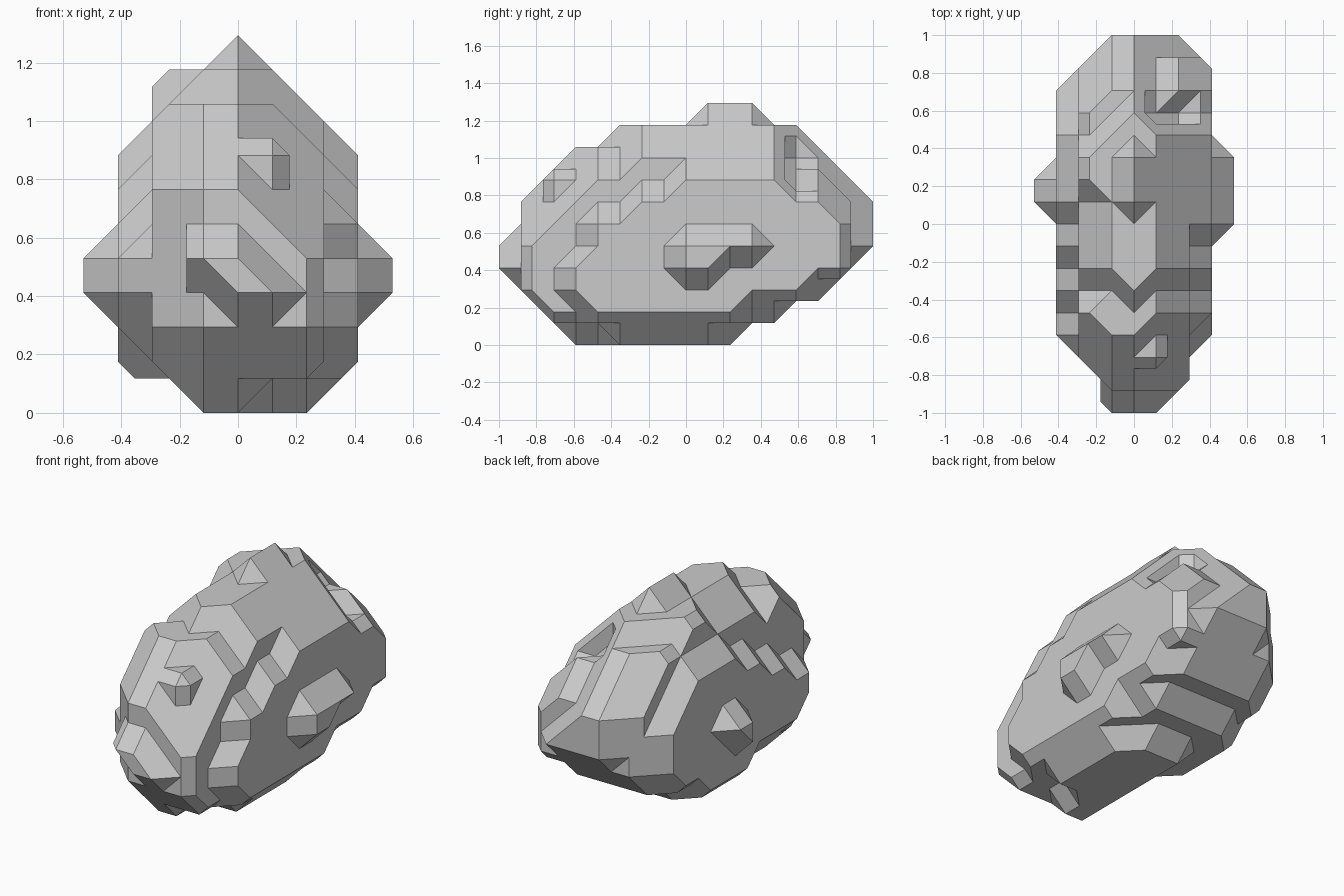
import bpy, bmesh
from itertools import product

if "Cube" in bpy.data.objects:
    bpy.data.objects.remove(bpy.data.objects["Cube"])

U = 2 / 17  # facet step: every edge of the rock sits on this lattice

# Main boulder: half spaces (a, b, c, limit) meaning a*i + b*j + c*k <= limit
PLANES = [
    (1, 0, 1, 10), (-1, 0, 1, 10), (1, 0, -1, 2), (-1, 0, -1, 1),
    (0, 1, 1, 14), (0, -1, 1, 13), (0, 1, -1, 4), (0, -1, -1, 5),
    (1, 1, 0, 10), (-1, 1, 0, 9), (1, -1, 0, 8), (-1, -1, 0, 8),
    (1, -1, 1, 13), (-1, -1, 1, 14), (1, 1, 1, 14), (-1, 1, 1, 15),
    (3, -1, 1, 17), (-3, -1, 1, 18),
    (1, -1, -1, 6), (-1, -1, -1, 6), (1, 1, -1, 6), (-1, 1, -1, 6),
]
solid = {p for p in product(range(-3, 4), range(-8, 9), range(11))
         if all(a * p[0] + b * p[1] + c * p[2] <= d for a, b, c, d in PLANES)}


def block(i0, i1, j0, j1, k0, k1):
    return set(product(range(i0, i1 + 1), range(j0, j1 + 1), range(k0, k1 + 1)))


# Chipped notches and ledges: top, shoulders, back groove, underside
for b in [(-2, 2, -4, -4, 9, 9), (1, 1, -3, -3, 9, 9), (-1, -1, -3, -3, 9, 9),
          (0, 0, -3, 0, 10, 10), (0, 0, 4, 4, 10, 10), (0, 0, -8, -8, 5, 5),
          (2, 2, -3, -3, 8, 8), (3, 3, -1, -1, 7, 7),
          (-2, -2, -3, -3, 8, 8), (-3, -3, -2, 0, 7, 7), (-3, -3, -3, -2, 6, 6),
          (-3, -3, -4, -4, 5, 5), (-3, -3, -5, -5, 2, 2),
          (-3, -3, 5, 5, 7, 7), (-3, -3, 6, 6, 6, 6), (-1, -1, 5, 5, 9, 9),
          (1, 1, 5, 5, 8, 8), (2, 2, 5, 5, 7, 7),
          (-3, 3, 3, 4, 0, 0), (-3, 3, 5, 5, 1, 1), (3, 3, 3, 4, 1, 1),
          (1, 2, -5, -4, 0, 0), (2, 2, 2, 2, 0, 0)]:
    solid -= block(*b)

# Raised lumps: sides, front nose, nub, top shoulder, back knobs, foot
for b in [(4, 4, 0, 3, 4, 4), (4, 4, 0, 1, 3, 3), (-4, -4, 1, 2, 4, 4),
          (-4, -4, 1, 1, 3, 3), (1, 1, -8, -8, 3, 3), (-1, -1, -8, -8, 4, 4),
          (2, 2, -7, -7, 2, 4), (2, 2, -6, -6, 1, 1), (1, 1, -6, -6, 7, 7),
          (3, 3, -4, -4, 5, 5), (-2, -2, 2, 3, 9, 9),
          (3, 3, 7, 7, 5, 5), (3, 3, 6, 6, 6, 6), (2, 2, 7, 7, 6, 6),
          (2, 2, 6, 6, 7, 7), (3, 3, 7, 7, 3, 3), (-3, -3, 0, 3, 1, 1)]:
    solid |= block(*b)

CORNERS = list(product((0, 1), repeat=3))


def near(a, b):
    return sum(abs(x - y) for x, y in zip(a, b)) == 1


def islands(group):
    """Split cell corners into edge-connected groups."""
    left, found = set(group), []
    while left:
        part, todo = set(), [left.pop()]
        while todo:
            c = todo.pop()
            part.add(c)
            step = [d for d in left if near(c, d)]
            left -= set(step)
            todo += step
        found.append(part)
    return found


# Facet the surface: hull the smaller side of each lattice cell, keep inner faces
bm = bmesh.new()
for ci, cj, ck in product(range(-5, 5), range(-9, 9), range(-1, 11)):
    inside = [c for c in CORNERS if (ci + c[0], cj + c[1], ck + c[2]) in solid]
    outside = [c for c in CORNERS if c not in inside]
    if not inside or not outside:
        continue
    if len(inside) <= 4:
        groups, other = [set(inside)], outside
    else:
        groups, other = islands(outside), inside
    for group in groups:
        pts = set(group)
        for c, d in product(group, other):
            if near(c, d):
                pts.add(tuple((x + y) / 2 for x, y in zip(c, d)))
        cell = bmesh.new()
        for p in sorted(pts):
            cell.verts.new(p)
        bmesh.ops.convex_hull(cell, input=cell.verts[:])
        for f in cell.faces:
            co = [v.co for v in f.verts]
            if any(all(abs(v[ax] - s) < 1e-4 for v in co)
                   for ax in range(3) for s in (0, 1)):
                continue
            bm.faces.new([bm.verts.new(((ci + v[0]) * U, (cj + v[1]) * U,
                                        (ck + v[2] + 0.5) * U)) for v in co])
        cell.free()

# Weld and merge coplanar facets
bmesh.ops.remove_doubles(bm, verts=bm.verts[:], dist=0.002)
bmesh.ops.recalc_face_normals(bm, faces=bm.faces[:])
bmesh.ops.dissolve_limit(bm, angle_limit=0.02, verts=bm.verts[:], edges=bm.edges[:])

mesh = bpy.data.meshes.new("boulder")
bm.to_mesh(mesh)
bm.free()
rock = bpy.data.objects.new("boulder", mesh)
bpy.context.collection.objects.link(rock)
